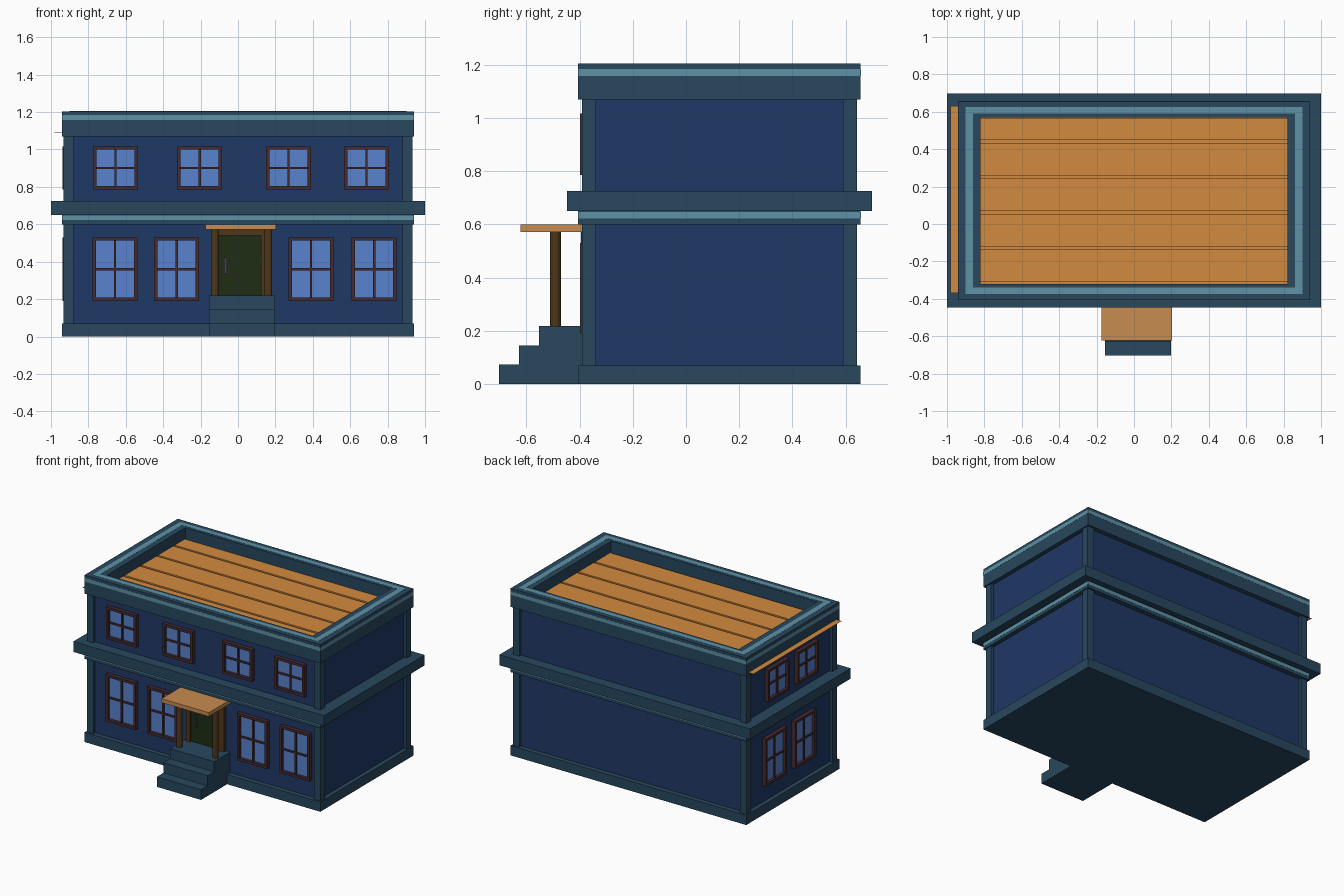
import bpy, bmesh
from mathutils import Matrix

if "Cube" in bpy.data.objects:
    bpy.data.objects.remove(bpy.data.objects["Cube"])

COLOURS = {
    "wall": (0.0137, 0.04, 0.133), "trim": (0.021, 0.065, 0.114),
    "stripe": (0.114, 0.283, 0.376), "roof": (0.65, 0.26, 0.05),
    "canopy": (0.578, 0.262, 0.08), "glass": (0.098, 0.223, 0.61),
    "frame": (0.06, 0.024, 0.03), "door": (0.013, 0.026, 0.007),
    "timber": (0.08, 0.038, 0.01), "metal": (0.06, 0.06, 0.07),
}
MATS = {}
for key, c in COLOURS.items():
    MATS[key] = bpy.data.materials.new(key)
    MATS[key].diffuse_color = (*c, 1)

YC = 0.1255  # depth centre of the building block


def finish(name, bm, mat):
    bmesh.ops.recalc_face_normals(bm, faces=bm.faces)
    me = bpy.data.meshes.new(name)
    bm.to_mesh(me)
    bm.free()
    me.materials.append(MATS[mat])
    ob = bpy.data.objects.new(name, me)
    bpy.context.collection.objects.link(ob)
    return ob


def boxes(name, mat, *bounds):
    """One object from boxes given as (x0, x1, y0, y1, z0, z1)."""
    bm = bmesh.new()
    for x0, x1, y0, y1, z0, z1 in bounds:
        m = Matrix.Translation(((x0 + x1) / 2, (y0 + y1) / 2, (z0 + z1) / 2)) \
            @ Matrix.Diagonal((abs(x1 - x0), abs(y1 - y0), abs(z1 - z0), 1))
        bmesh.ops.create_cube(bm, size=1, matrix=m)
    return finish(name, bm, mat)


def block(name, mat, hx, hy, z0, z1):
    return boxes(name, mat, (-hx, hx, YC - hy, YC + hy, z0, z1))


def ring(name, mat, outer, inner, z0, z1):
    """Rectangular ring around the building."""
    bm = bmesh.new()
    loops = []
    for (hx, hy), z in ((outer, z0), (outer, z1), (inner, z1), (inner, z0)):
        loops.append([bm.verts.new((sx * hx, YC + sy * hy, z))
                      for sx, sy in ((-1, -1), (1, -1), (1, 1), (-1, 1))])
    for i in range(4):
        a, b = loops[i], loops[(i + 1) % 4]
        for j in range(4):
            k = (j + 1) % 4
            bm.faces.new((a[j], a[k], b[k], b[j]))
    return finish(name, bm, mat)


# Main body, plinth and corner posts
block("walls", "wall", 0.91, 0.496, 0.05, 1.10)
block("plinth", "trim", 0.94, 0.5305, 0.0, 0.07)
boxes("corner_posts", "trim", *[
    (sx * 0.88, sx * 0.932, YC + sy * 0.464, YC + sy * 0.516, 0.06, 1.08)
    for sx in (-1, 1) for sy in (-1, 1)])

# Belt course between the floors
block("belt_band", "trim", 0.94, 0.5305, 0.60, 0.655)
ring("belt_stripe", "stripe", (0.941, 0.5315), (0.93, 0.52), 0.622, 0.646)
block("belt_ledge", "trim", 1.0, 0.573, 0.65, 0.725)

# Parapet with light stripes on its side and top
ring("parapet", "trim", (0.94, 0.5305), (0.82, 0.445), 1.07, 1.204)
ring("parapet_side_stripe", "stripe", (0.941, 0.5315), (0.93, 0.52), 1.158, 1.184)
ring("parapet_top_stripe", "stripe", (0.90, 0.50), (0.86, 0.465), 1.19, 1.205)

# Roof planks with narrow grooves, over a thin sheet showing on the left
edges = [-0.315, -0.128, 0.062, 0.252, 0.442, 0.572]
boxes("roof_planks", "roof", *[
    (-0.82, 0.82, a + 0.008, b - 0.008, 1.08, 1.125)
    for a, b in zip(edges, edges[1:])])
block("roof_deck", "roof", 0.82, 0.445, 1.08, 1.115)
boxes("roof_sheet", "roof", (-0.98, 0.85, -0.37, 0.63, 1.088, 1.09))


def window(name, side, u, z0, z1, width=0.24):
    """Four-pane window; u is its start along the front or left wall."""
    def at(u0, u1, d0, d1, a, b):
        if side == "front":
            return (u0, u1, -0.37 - d1, -0.37 - d0, a, b)
        return (-0.91 - d1, -0.91 - d0, u0, u1, a, b)
    t, v = 0.018, u + width
    mu, mz = u + width / 2, (z0 + z1) / 2
    boxes(name + "_glass", "glass", at(u + t, v - t, -0.01, 0.008, z0 + t, z1 - t))
    boxes(name + "_frame", "frame",
          at(u, u + t, -0.01, 0.028, z0, z1), at(v - t, v, -0.01, 0.028, z0, z1),
          at(u + t, v - t, -0.01, 0.028, z0, z0 + t),
          at(u + t, v - t, -0.01, 0.028, z1 - t, z1),
          at(mu - 0.006, mu + 0.006, 0, 0.018, z0 + t, z1 - t),
          at(u + t, v - t, 0, 0.017, mz - 0.006, mz + 0.006))


# Windows on the front and left walls
rows = {
    ("upper", 0.786, 1.017): {"front": (-0.775, -0.325, 0.15, 0.567),
                              "left": (0.16, -0.175)},
    ("lower", 0.19, 0.53): {"front": (-0.778, -0.448, 0.27, 0.608),
                            "left": (0.19, -0.145)},
}
for (floor, z0, z1), sides in rows.items():
    for side, starts in sides.items():
        for i, u in enumerate(starts):
            window(f"{floor}_{side}_window_{i + 1}", side, u, z0, z1)

# Entrance steps
boxes("steps", "trim", *[
    (-0.155, 0.197, y, -0.36, 0.0, z)
    for y, z in ((-0.702, 0.073), (-0.627, 0.146), (-0.553, 0.219))])

# Door, its surround and handle
boxes("door", "door", (-0.108, 0.122, -0.38, -0.36, 0.219, 0.545))
boxes("door_surround", "timber",
      (-0.138, -0.108, -0.395, -0.36, 0.219, 0.572),
      (0.122, 0.165, -0.395, -0.36, 0.219, 0.572),
      (-0.108, 0.122, -0.395, -0.36, 0.541, 0.572))
boxes("door_handle", "metal", (-0.074, -0.06, -0.398, -0.378, 0.335, 0.422))

# Canopy on two round posts
boxes("canopy", "canopy", (-0.175, 0.203, -0.622, -0.365, 0.572, 0.60))
for side, x in (("left", -0.123), ("right", 0.163)):
    bm = bmesh.new()
    bmesh.ops.create_cone(bm, cap_ends=True, segments=12, radius1=0.02, radius2=0.02,
                          depth=0.36, matrix=Matrix.Translation((x, -0.49, 0.395)))
    finish(f"{side}_canopy_post", bm, "timber")

for m in bpy.data.materials:
    if m.users and not m.is_grease_pencil:
        m.use_nodes = True
        m.node_tree.nodes["Principled BSDF"].inputs["Base Color"].default_value = m.diffuse_color
